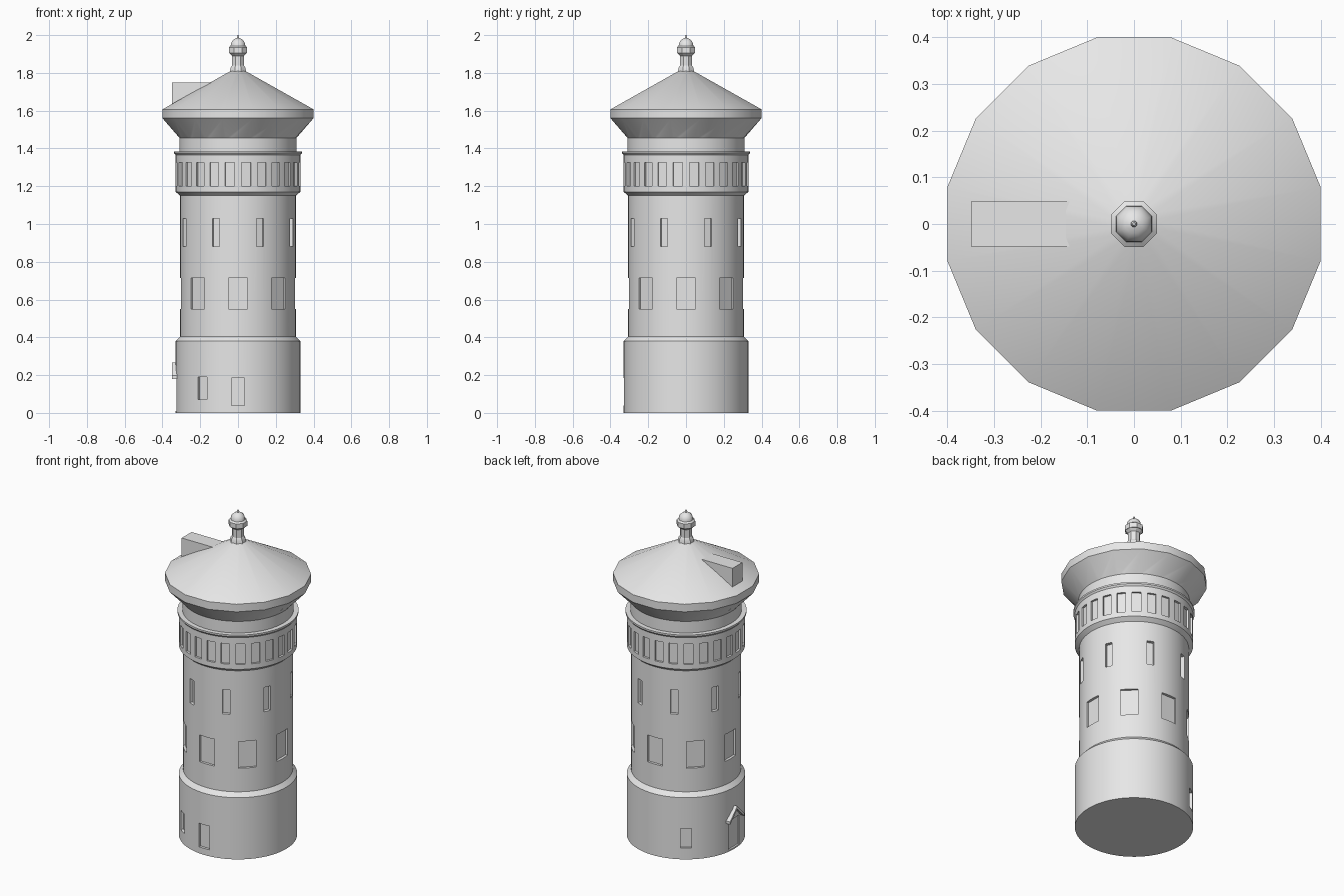
import bpy, bmesh, math
from mathutils import Matrix, Vector

if "Cube" in bpy.data.objects:
    bpy.data.objects.remove(bpy.data.objects["Cube"])

stone = bpy.data.materials.new("light_grey")
stone.diffuse_color = (0.8, 0.8, 0.8, 1)
stone.use_nodes = True
stone.node_tree.nodes["Principled BSDF"].inputs["Base Color"].default_value = stone.diffuse_color


def finish(name, bm, angle=30):
    bmesh.ops.recalc_face_normals(bm, faces=bm.faces)
    me = bpy.data.meshes.new(name)
    bm.to_mesh(me)
    bm.free()
    ob = bpy.data.objects.new(name, me)
    bpy.context.collection.objects.link(ob)
    me.materials.append(stone)
    smooth(ob, angle)
    return ob


def smooth(ob, angle):
    bpy.ops.object.select_all(action='DESELECT')
    ob.select_set(True)
    bpy.context.view_layer.objects.active = ob
    bpy.ops.object.shade_smooth_by_angle(angle=math.radians(angle))


def ring(bm, r, z, n, offset=0.0):
    return [bm.verts.new((r * math.cos(offset + math.tau * i / n),
                          r * math.sin(offset + math.tau * i / n), z)) for i in range(n)]


def lathe(name, profile, n, offset=0.0, angle=30):
    """Closed solid of revolution with n sides from (radius, z) points."""
    bm = bmesh.new()
    rings = [ring(bm, r, z, n, offset) for r, z in profile]
    for a, b in zip(rings, rings[1:]):
        for i in range(n):
            bm.faces.new((a[i], a[(i + 1) % n], b[(i + 1) % n], b[i]))
    bm.faces.new(rings[0])
    bm.faces.new(rings[-1])
    return finish(name, bm, angle)


def add_niche(bm, az, r, width, z0, z1, depth):
    """Box cutter on a wall of radius r, facing azimuth az in degrees."""
    m = (Matrix.Rotation(math.radians(az), 4, 'Z')
         @ Matrix.Translation((r - depth + 0.05, 0, (z0 + z1) / 2))
         @ Matrix.Diagonal((0.1, width, z1 - z0, 1)))
    bmesh.ops.create_cube(bm, size=1, matrix=m)


def prism(name, section, x0, x1):
    """Extrude a (y, z) section along x."""
    bm = bmesh.new()
    a = [bm.verts.new((x0, y, z)) for y, z in section]
    b = [bm.verts.new((x1, y, z)) for y, z in section]
    n = len(section)
    for i in range(n):
        bm.faces.new((a[i], a[(i + 1) % n], b[(i + 1) % n], b[i]))
    bm.faces.new(a)
    bm.faces.new(b)
    return finish(name, bm)


# Round tower: base, shaft, gallery band and neck
tower = lathe("tower", [(0.33, 0), (0.33, 0.38), (0.306, 0.405), (0.306, 1.15),
                        (0.33, 1.17), (0.33, 1.365), (0.338, 1.375), (0.338, 1.385),
                        (0.31, 1.385), (0.31, 1.46)], 96)

# Window and door recesses
cut = bmesh.new()
for i in range(24):
    add_niche(cut, 7.5 + 15 * i, 0.33, 0.05, 1.2, 1.325, 0.013)
for i in range(8):
    add_niche(cut, 22.5 + 45 * i, 0.306, 0.042, 0.88, 1.03, 0.02)
    add_niche(cut, 45 * i, 0.306, 0.1, 0.55, 0.715, 0.016)
for az in (125, 235):
    add_niche(cut, az, 0.33, 0.06, 0.07, 0.19, 0.016)
add_niche(cut, 270, 0.33, 0.07, 0.04, 0.185, 0.016)
add_niche(cut, 180, 0.33, 0.1, 0.01, 0.19, 0.012)
cutter = finish("recess_cutter", cut)
cutter.hide_render = True
mod = tower.modifiers.new("recesses", 'BOOLEAN')
mod.operation = 'DIFFERENCE'
mod.solver = 'EXACT'
mod.object = cutter
bpy.context.view_layer.objects.active = tower
bpy.ops.object.modifier_apply(modifier=mod.name)
bpy.data.objects.remove(cutter, do_unlink=True)
smooth(tower, 30)

# Eaves: round neck fanned out to the sixteen-sided roof edge
SIDES, FAN = 16, 6
HALF = math.pi / SIDES
R = 0.4 / math.cos(HALF)
bm = bmesh.new()
low = ring(bm, 0.309, 1.455, SIDES * FAN, HALF)
high = ring(bm, R, 1.56, SIDES, HALF)
for k in range(SIDES):
    nxt = high[(k + 1) % SIDES]
    bm.faces.new((low[k * FAN], nxt, high[k]))
    for j in range(FAN):
        i = k * FAN + j
        bm.faces.new((low[i], low[(i + 1) % len(low)], nxt))
finish("eaves", bm, 20)

# Conical roof with upright rim
lathe("roof", [(R, 1.56), (R, 1.607), (0.04, 1.81)], SIDES, HALF)

# Roof dormer running back into the slope
prism("dormer", [(-0.048, 1.6), (0.048, 1.6), (0.048, 1.75), (-0.048, 1.75)], -0.35, -0.13)

# Eight-sided finial: post, collar, dome and tip
dome = [(0.042 * math.cos(t), 1.943 + 0.042 * math.sin(t))
        for t in (math.radians(15 * i) for i in range(6))]
E = math.pi / 8
lathe("finial_post", [(0.046, 1.79), (0.044, 1.825), (0.034, 1.84), (0.034, 1.89),
                      (0.05, 1.905)], 8, E)
lathe("finial_collar", [(0.053, 1.905), (0.053, 1.935), (0.042, 1.943)], 8, E)
lathe("finial_dome", dome + [(0.007, 1.985)], 8, E, 50)
lathe("finial_tip", [(0.006, 1.98), (0.007, 1.992), (0.003, 2.0)], 8, E, 50)

# Gabled hood above the side door
prism("door_hood", [(-0.07, 0.18), (0, 0.25), (0.07, 0.18), (0.07, 0.197),
                    (0, 0.268), (-0.07, 0.197)], -0.35, -0.31)
